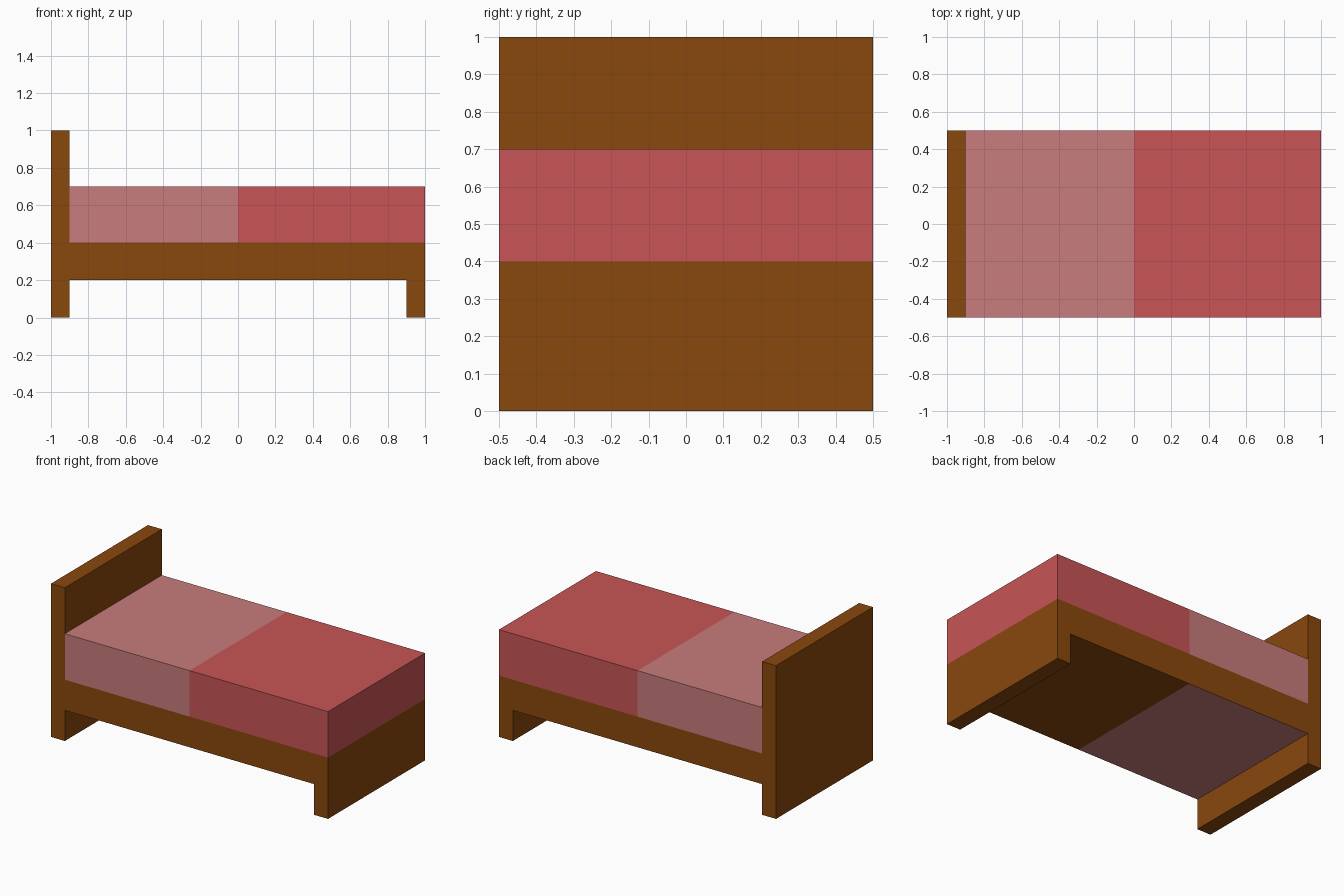
import bpy
import bmesh

cube = bpy.data.objects.get("Cube")
if cube:
    bpy.data.objects.remove(cube, do_unlink=True)


def material(name, rgb):
    m = bpy.data.materials.new(name)
    m.use_nodes = True
    color = (*rgb, 1)
    m.diffuse_color = color
    bsdf = next(n for n in m.node_tree.nodes if n.type == 'BSDF_PRINCIPLED')
    bsdf.inputs["Base Color"].default_value = color
    return m


wood = material("brown wood", (0.254, 0.065, 0.004))
red = material("red blanket", (0.578, 0.089, 0.093))
pink = material("pale pink sheet", (0.578, 0.202, 0.202))


def block(name, x, z, mats, split=False, rule=None):
    """Box across the full bed width, optionally cut at x = 0 and coloured by rule."""
    bm = bmesh.new()
    bmesh.ops.create_cube(bm, size=1)
    for v in bm.verts:
        v.co.x = x[1] if v.co.x > 0 else x[0]
        v.co.z = z[1] if v.co.z > 0 else z[0]
    if split:
        bmesh.ops.bisect_plane(bm, geom=bm.verts[:] + bm.edges[:] + bm.faces[:],
                               plane_co=(0, 0, 0), plane_no=(1, 0, 0))
    bm.normal_update()
    if rule:
        for f in bm.faces:
            f.material_index = int(rule(f))
    mesh = bpy.data.meshes.new(name)
    bm.to_mesh(mesh)
    bm.free()
    for m in mats:
        mesh.materials.append(m)
    obj = bpy.data.objects.new(name, mesh)
    bpy.context.collection.objects.link(obj)
    return obj


# Wooden end boards
block("headboard", (-1, -0.9), (0, 1), [wood])
block("footboard", (0.9, 1), (0, 0.4), [wood])

# Bed frame, with the pale sheet showing under the head half
block("bed_frame", (-0.9, 0.9), (0.2, 0.4), [wood, pink], split=True,
      rule=lambda f: f.normal.z < -0.5 and f.calc_center_median().x < 0)

# Mattress: pale sheet at the head, red blanket at the foot
block("mattress", (-0.9, 1), (0.4, 0.7), [pink, red], split=True,
      rule=lambda f: f.calc_center_median().x > 0)
